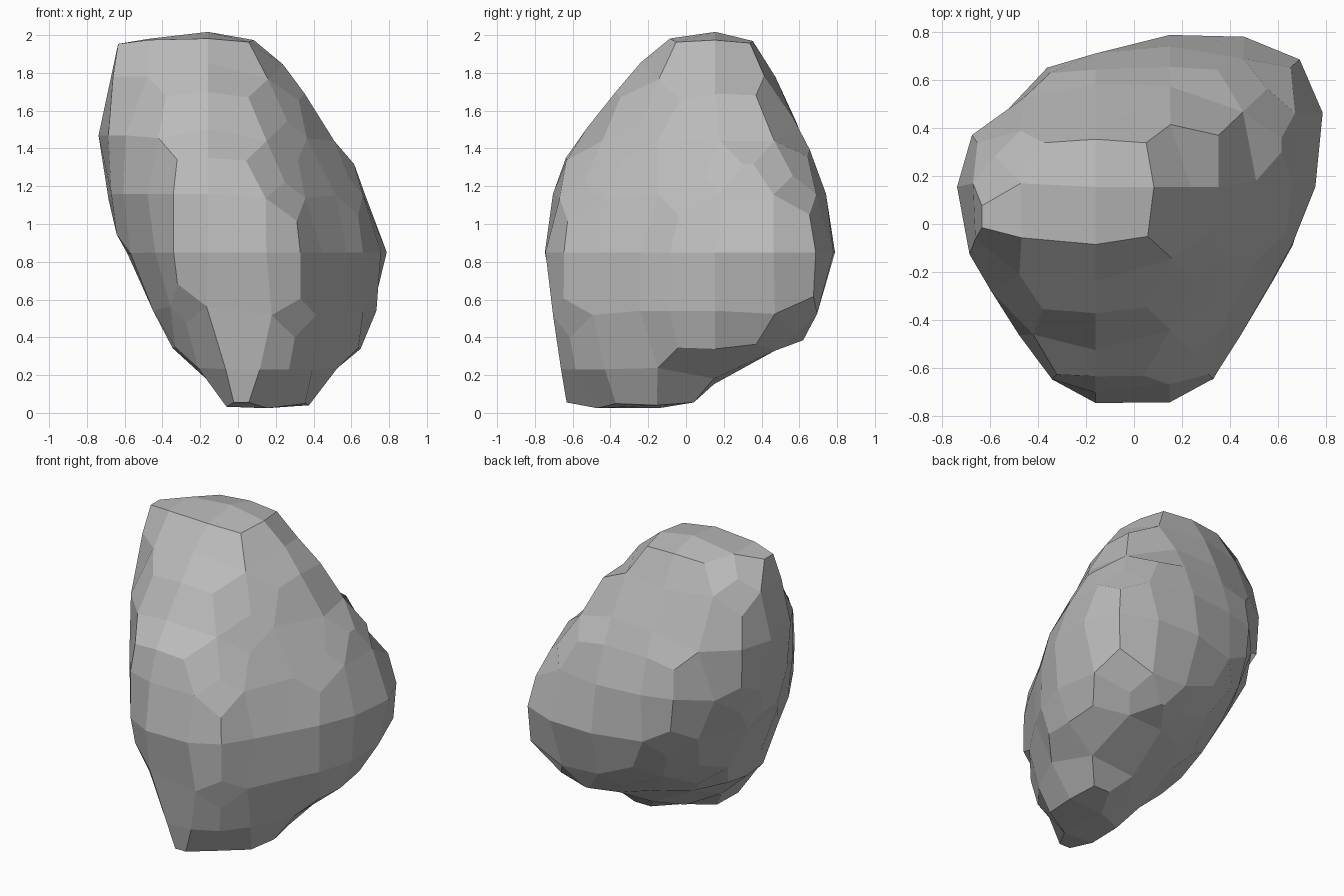
import bpy
import bmesh

# Remove the default cube only
default_cube = bpy.data.objects.get("Cube")
if default_cube:
    bpy.data.objects.remove(default_cube, do_unlink=True)


def make_material(name, grey):
    """One flat, matt grey."""
    colour = (grey, grey, grey, 1)
    material = bpy.data.materials.new(name)
    material.use_nodes = True
    material.diffuse_color = colour
    shader = material.node_tree.nodes["Principled BSDF"]
    shader.inputs["Base Color"].default_value = colour
    shader.inputs["Roughness"].default_value = 0.9
    return material


def add_zone(bm, corners):
    """Place the corners of one zone of the rough block."""
    for corner in corners:
        bm.verts.new(corner)


def wrap_hull(bm):
    """Stretch a convex skin over all corners and drop the buried ones."""
    bmesh.ops.convex_hull(bm, input=bm.verts)
    buried = [v for v in bm.verts if not v.link_faces]
    bmesh.ops.delete(bm, geom=buried, context="VERTS")
    bmesh.ops.recalc_face_normals(bm, faces=bm.faces)


# The rough block is a little oversized, since chipping rounds off its corners
block = bmesh.new()

# Crown: small domed top leaning to the right
add_zone(block, [(-.42, .17, 2.06), (-.08, .17, 2.07), (-.64, 0, 1.99), (-.4, -.11, 2.02),
                 (-.1, -.12, 2.02), (.14, -.05, 1.98), (.11, .37, 1.98),
                 (-.34, .38, 1.97), (-.63, .2, 1.98)])

# Front face: bulges forward below the middle
add_zone(block, [(.12, -.6, 1.38), (-.28, -.67, 1.36), (-.1, -.8, 1.13),
                 (-.1, -.87, .84), (.22, -.78, .84), (.4, -.65, .84),
                 (-.34, -.72, .84), (.2, -.76, .5), (-.1, -.79, .5)])

# Left flank: broad slope running out to a knob at the back
add_zone(block, [(.42, .32, 1.68), (.77, .52, 1.07), (.85, .17, .86), (.82, .2, .5),
                 (.63, -.21, .84), (.79, .75, .8), (.79, .75, .6)])

# Back face: full in the middle, undercut below
add_zone(block, [(.2, .87, .84), (.2, .8, .55), (-.32, .72, 1), (.22, .67, 1.45),
                 (-.42, .61, 1.4), (.3, .52, .28), (-.32, .45, .55)])

# Right flank: overhangs high up
add_zone(block, [(-.86, .18, 1.46), (-.7, -.2, 1.5), (-.7, .44, 1.46), (-.79, .17, 1.15),
                 (-.48, -.5, 1), (-.55, .1, .57), (-.38, -.2, .28)])

# Foot: small flat base under the front
add_zone(block, [(-.02, -.64, .02), (.14, -.64, .02), (.42, -.36, .03),
                 (.4, .04, .04), (.2, -.13, -.06), (-.08, -.42, -.05)])

wrap_hull(block)
mesh = bpy.data.meshes.new("boulder")
block.to_mesh(mesh)
block.free()
mesh.materials.append(make_material("stone_grey", 0.5))
boulder = bpy.data.objects.new("boulder", mesh)
bpy.context.collection.objects.link(boulder)

# Chip the rough block into broad flat quads
chips = boulder.modifiers.new("chipped_quads", "REMESH")
chips.mode = "SMOOTH"
chips.octree_depth = 3
chips.scale = 0.86
chips.use_smooth_shade = False
